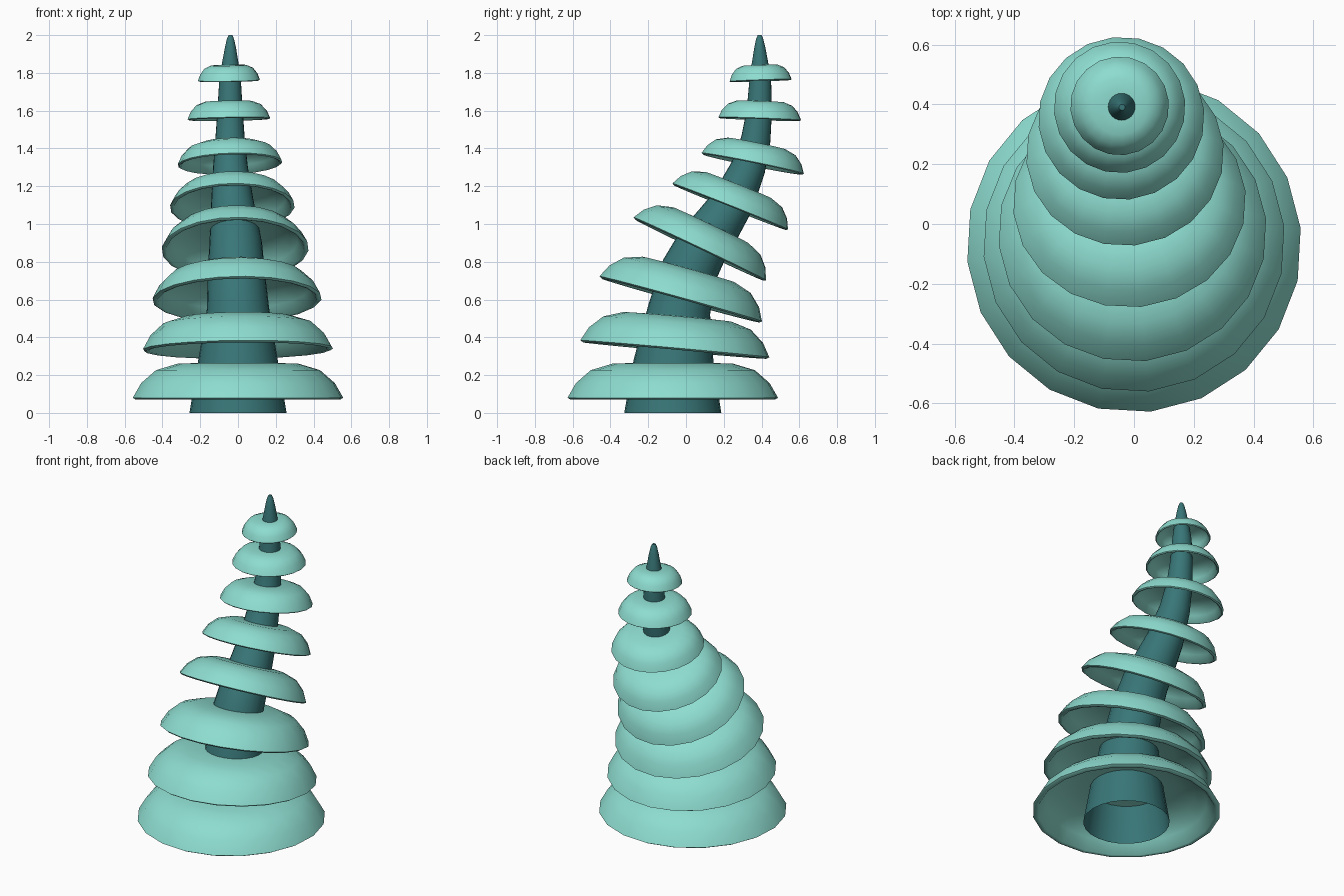
import bpy, bmesh
from math import cos, sin, pi, radians
from mathutils import Vector, Matrix

cube = bpy.data.objects.get("Cube")
if cube:
    bpy.data.objects.remove(cube, do_unlink=True)


def make_material(name, rgb):
    mat = bpy.data.materials.new(name)
    mat.use_nodes = True
    mat.diffuse_color = (*rgb, 1)
    bsdf = mat.node_tree.nodes["Principled BSDF"]
    bsdf.inputs["Base Color"].default_value = (*rgb, 1)
    bsdf.inputs["Roughness"].default_value = 0.8
    return mat


foliage = make_material("pale mint", (0.27, 0.72, 0.63))
bark = make_material("dark teal", (0.04, 0.18, 0.185))


def bridge(bm, a, b):
    n = len(a)
    for i in range(n):
        bm.faces.new((a[i], a[(i + 1) % n], b[(i + 1) % n], b[i]))


def finish(name, bm, mat, angle):
    bmesh.ops.recalc_face_normals(bm, faces=bm.faces)
    mesh = bpy.data.meshes.new(name)
    bm.to_mesh(mesh)
    bm.free()
    mesh.materials.append(mat)
    obj = bpy.data.objects.new(name, mesh)
    bpy.context.collection.objects.link(obj)
    bpy.ops.object.select_all(action="DESELECT")
    obj.select_set(True)
    bpy.context.view_layer.objects.active = obj
    bpy.ops.object.shade_smooth_by_angle(angle=radians(angle))
    return obj


# Branch tiers: thin hollow caps, outer skin then inner skin (radius, height fractions)
OUTER = [(0.3, 1), (0.57, 0.98), (0.78, 0.8), (0.92, 0.45), (1, 0.05)]
INNER = [(0.97, 0), (0.94, 0.02), (0.86, 0.36), (0.73, 0.65), (0.53, 0.82), (0.3, 0.84)]
SIDES = 20


def tier(name, centre, radius, height, tilt, roll):
    bm = bmesh.new()
    rings = []
    for r, h in OUTER + INNER:
        rings.append([bm.verts.new((radius * r * cos(2 * pi * i / SIDES + 0.1),
                                    radius * r * sin(2 * pi * i / SIDES + 0.1),
                                    height * h)) for i in range(SIDES)])
    for a, b in zip(rings, rings[1:]):
        bridge(bm, a, b)
    bm.faces.new(rings[0])
    bm.faces.new(rings[-1])
    obj = finish(name, bm, foliage, 50)
    obj.matrix_world = (Matrix.Translation(centre)
                        @ Matrix.Rotation(radians(-tilt), 4, "X")
                        @ Matrix.Rotation(radians(-roll), 4, "Y"))


# x, y, z, radius, height, backward tilt, sideways roll
TIERS = [
    (0, -0.07, 0.07, 0.56, 0.195, 0, 0),
    (0, -0.06, 0.33, 0.505, 0.183, 5.1, 0.6),
    (-0.005, -0.03, 0.595, 0.449, 0.173, 15.5, 1),
    (-0.015, 0.07, 0.862, 0.39, 0.148, 25.4, 1),
    (-0.03, 0.232, 1.087, 0.331, 0.13, 21.7, 1),
    (-0.042, 0.352, 1.315, 0.278, 0.115, 11.4, 2),
    (-0.048, 0.39, 1.553, 0.22, 0.098, 2, 1),
    (-0.048, 0.395, 1.757, 0.165, 0.085, -2, 1),
]
for n, (x, y, z, r, h, tilt, roll) in enumerate(TIERS, 1):
    tier(f"branch_tier_{n}", (x, y, z), r, h, tilt, roll)

# Trunk: tapered leaning tube, open at the base (x, y, z, radius)
TRUNK = [
    (0, -0.07, 0, 0.257), (0, -0.065, 0.27, 0.212), (0, -0.035, 0.55, 0.165),
    (-0.01, 0.02, 0.76, 0.15), (-0.012, 0.09, 0.89, 0.14),
    (-0.02, 0.17, 1.0, 0.127), (-0.03, 0.25, 1.12, 0.112),
    (-0.04, 0.33, 1.3, 0.092), (-0.042, 0.37, 1.45, 0.078),
    (-0.042, 0.388, 1.6, 0.067), (-0.042, 0.393, 1.75, 0.058),
    (-0.041, 0.392, 1.85, 0.044), (-0.04, 0.391, 1.93, 0.03),
    (-0.04, 0.39, 1.98, 0.019), (-0.04, 0.39, 2.0, 0.01),
]
bm = bmesh.new()
points = [Vector(p[:3]) for p in TRUNK]
last = len(points) - 1
rings = []
for k, p in enumerate(points):
    direction = points[k + 1] - points[k - 1] if 0 < k < last else Vector((0, 0, 1))
    turn = Vector((0, 0, 1)).rotation_difference(direction)
    radius = TRUNK[k][3]
    rings.append([bm.verts.new(p + turn @ Vector((radius * cos(2 * pi * i / 24),
                                                 radius * sin(2 * pi * i / 24), 0)))
                  for i in range(24)])
for a, b in zip(rings, rings[1:]):
    bridge(bm, a, b)
bm.faces.new(rings[-1])
finish("trunk", bm, bark, 40)
